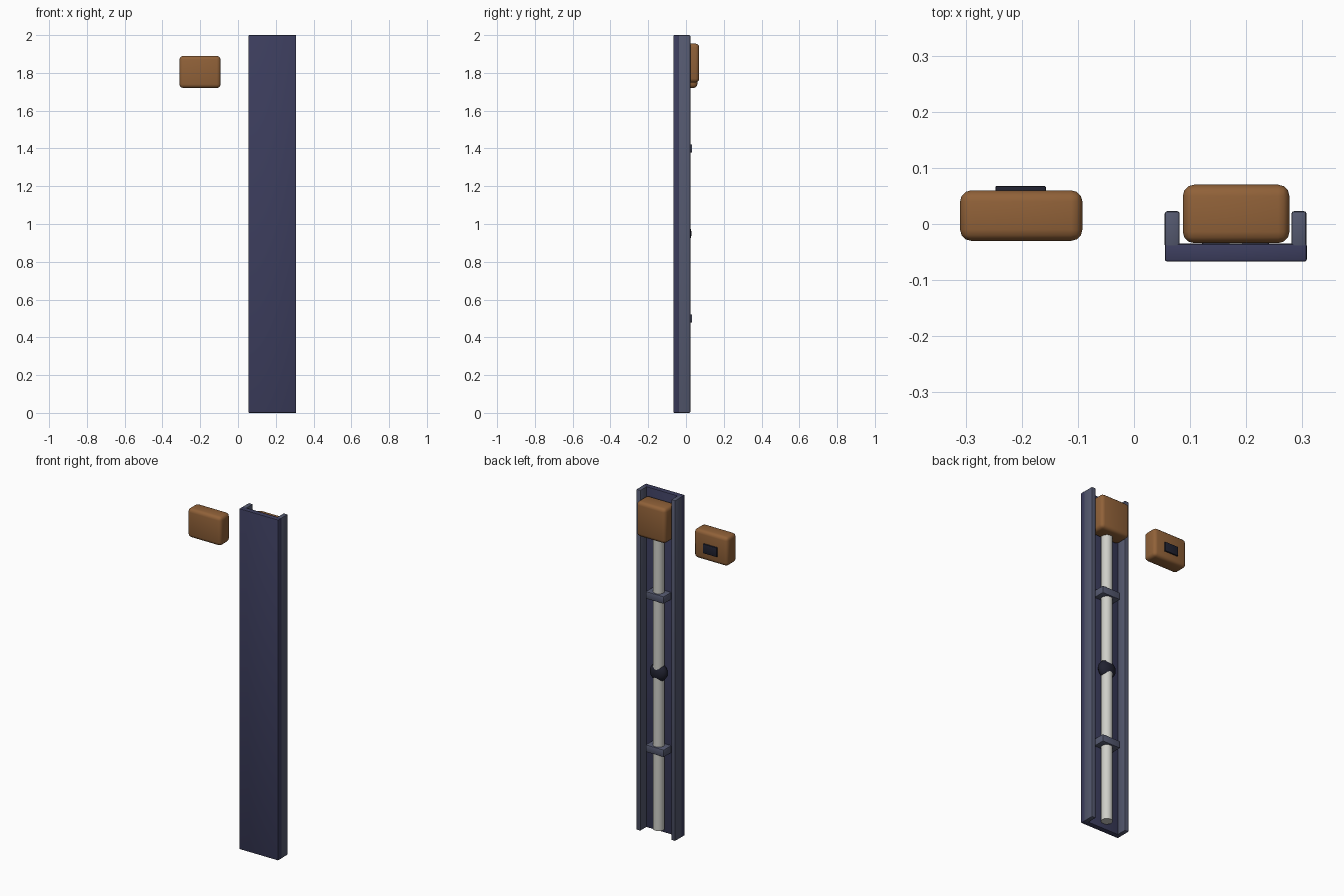
import bpy, math

if "Cube" in bpy.data.objects:
    bpy.data.objects.remove(bpy.data.objects["Cube"])


def material(name, rgb):
    m = bpy.data.materials.new(name)
    m.diffuse_color = (*rgb, 1)
    m.use_nodes = True
    m.node_tree.nodes["Principled BSDF"].inputs["Base Color"].default_value = m.diffuse_color
    return m


NAVY = material("navy", (0.045, 0.047, 0.11))
SLATE = material("slate", (0.09, 0.10, 0.16))
BROWN = material("brown", (0.28, 0.12, 0.04))
BLACK = material("black", (0.015, 0.016, 0.03))
PALE = material("pale", (0.62, 0.62, 0.58))


def finish(name, mat):
    o = bpy.context.object
    o.name = name
    o.data.materials.append(mat)
    bpy.ops.object.shade_smooth_by_angle(angle=math.radians(35))
    return o


def box(name, xr, yr, zr, mat, bevel, segments=2):
    """Bevelled box from its x, y and z ranges."""
    ranges = (xr, yr, zr)
    bpy.ops.mesh.primitive_cube_add(size=1, location=[(a + b) / 2 for a, b in ranges])
    o = bpy.context.object
    o.scale = [b - a for a, b in ranges]
    bpy.ops.object.transform_apply(location=False, rotation=False, scale=True)
    mod = o.modifiers.new("bevel", "BEVEL")
    mod.width, mod.segments = bevel, segments
    bpy.ops.object.modifier_apply(modifier="bevel")
    return finish(name, mat)


CX = 0.181
ROD_Y = -0.006

# Channel: back plate and two side flanges
box("back_plate", (0.055, 0.308), (-0.067, -0.035), (0, 2), NAVY, 0.004)
for side, s in (("left", -1), ("right", 1)):
    x = CX + s * 0.113
    box(f"{side}_flange", (x - 0.0135, x + 0.0135), (-0.042, 0.023), (0, 2), SLATE, 0.005)

# Rod with two brackets and a collar knob
bpy.ops.mesh.primitive_cylinder_add(vertices=24, radius=0.031, depth=1.82,
                                    location=(CX, ROD_Y, 0.94))
finish("rod", PALE)
for i, z in enumerate((0.5, 1.4)):
    box(f"bracket_{i + 1}", (CX - 0.06, CX + 0.06), (-0.0668, 0.033),
        (z - 0.022, z + 0.022), SLATE, 0.006)
bpy.ops.mesh.primitive_uv_sphere_add(segments=20, ring_count=12, radius=0.053,
                                     location=(CX, ROD_Y, 0.95))
bpy.context.object.scale = (1, 0.66, 1)
bpy.ops.object.transform_apply(location=False, rotation=False, scale=True)
finish("rod_knob", BLACK)

# Housing at the top of the channel
box("top_housing", (0.087, 0.277), (-0.034, 0.07), (1.75, 1.955), BROWN, 0.02, 3)

# Separate control box with a small screen on its back
box("control_box", (-0.31, -0.092), (-0.03, 0.06), (1.72, 1.89), BROWN, 0.02, 3)
box("control_screen", (-0.247, -0.157), (0.05, 0.068), (1.765, 1.82), BLACK, 0.003)
